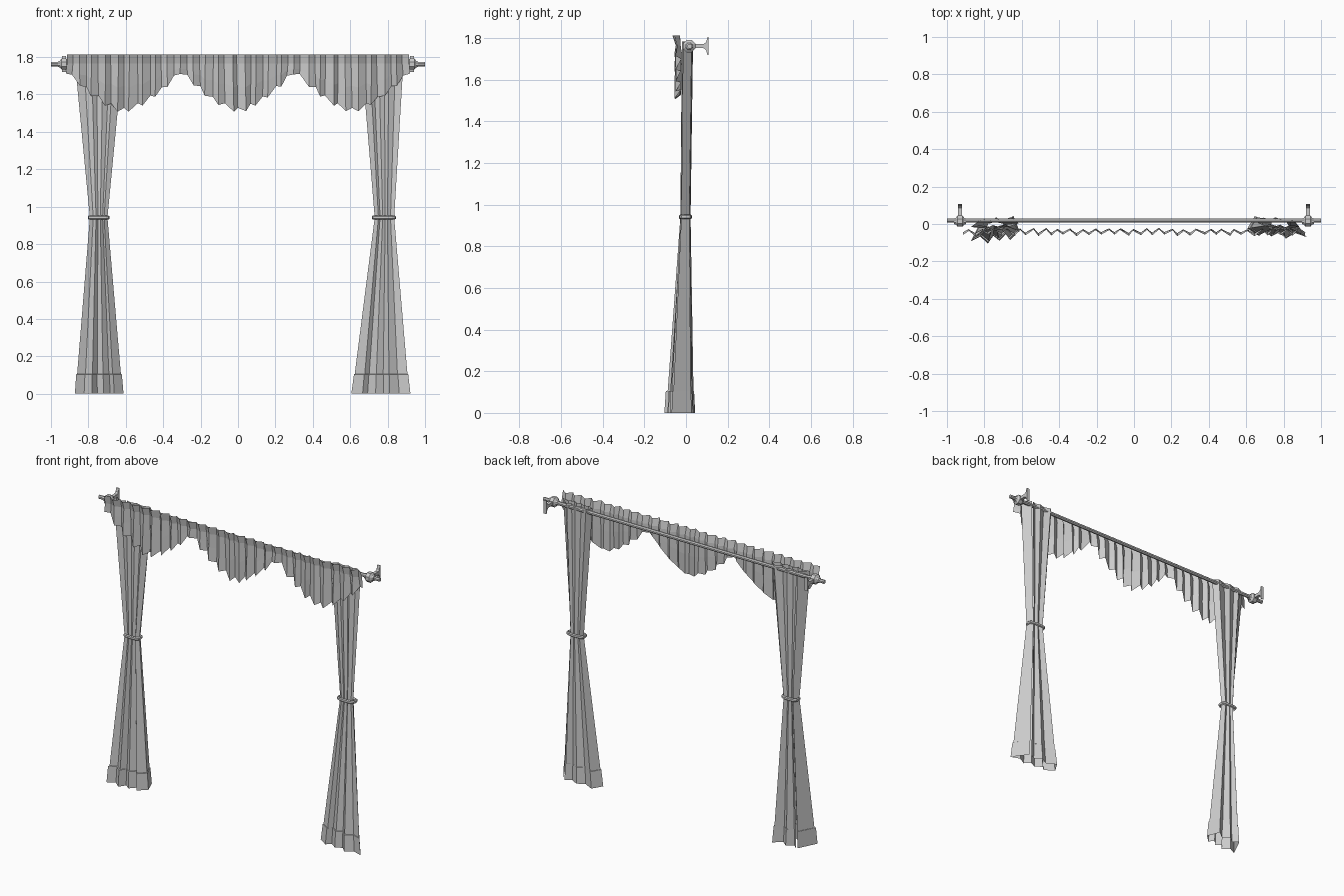
import bpy, bmesh, math, random
from mathutils import Matrix

if "Cube" in bpy.data.objects:
    bpy.data.objects.remove(bpy.data.objects["Cube"])

random.seed(4)
ROD_Y, ROD_Z = 0.018, 1.762


def new_object(name, bm):
    mesh = bpy.data.meshes.new(name)
    bm.to_mesh(mesh)
    bm.free()
    ob = bpy.data.objects.new(name, mesh)
    bpy.context.collection.objects.link(ob)
    return ob


def sheet(name, rows):
    """Skin a grid of points, row by row, with flat quads."""
    bm = bmesh.new()
    grid = [[bm.verts.new(p) for p in row] for row in rows]
    for a, b in zip(grid, grid[1:]):
        for i in range(len(a) - 1):
            bm.faces.new((a[i], b[i], b[i + 1], a[i + 1]))
    return new_object(name, bm)


def lathe(name, profile, sides, matrix):
    """Revolve (radius, height) points about z, then place."""
    bm = bmesh.new()
    rings = [[bm.verts.new((r * math.cos(2 * math.pi * (k + .5) / sides),
                            r * math.sin(2 * math.pi * (k + .5) / sides), h))
              for k in range(sides)] for r, h in profile]
    for a, b in zip(rings, rings[1:]):
        for k in range(sides):
            j = (k + 1) % sides
            bm.faces.new((a[k], a[j], b[j], b[k]))
    bm.faces.new(rings[0][::-1])
    bm.faces.new(rings[-1])
    bm.transform(matrix)
    return new_object(name, bm)


# Curtain rod
along_x = Matrix.Rotation(math.pi / 2, 4, 'Y')
lathe("curtain_rod", [(0.012, -1), (0.012, 1)], 8,
      Matrix.Translation((0, ROD_Y, ROD_Z)) @ along_x)

# Wall brackets: faceted knob on the rod and a flared arm to the wall
for side, sx in (("left", -1), ("right", 1)):
    lathe(side + "_bracket_knob",
          [(0.016, -0.033), (0.020, -0.022), (0.032, -0.013), (0.032, 0.013),
           (0.020, 0.022), (0.016, 0.033)], 8,
          Matrix.Translation((sx * 0.93, ROD_Y - 0.003, ROD_Z)) @ along_x)
    bm = bmesh.new()
    half = [(0.03, 0.010), (0.085, 0.010), (0.097, 0.020), (0.103, 0.043), (0.107, 0.043)]
    outline = half + [(y, -z) for y, z in reversed(half)]
    face = bm.faces.new([bm.verts.new((sx * 0.93 - 0.01, y, ROD_Z + z)) for y, z in outline])
    ext = bmesh.ops.extrude_face_region(bm, geom=[face])
    bmesh.ops.translate(bm, vec=(0.02, 0, 0),
                        verts=[v for v in ext["geom"] if isinstance(v, bmesh.types.BMVert)])
    bmesh.ops.recalc_face_normals(bm, faces=bm.faces)
    new_object(side + "_wall_bracket", bm)


# Pleated valance with three scallops
def scallop(x):
    t = abs(((x + 0.305) % 0.61) - 0.305) / 0.305
    return 1.515 + 0.21 * t ** 1.5


COLS = 54
rows = [[], [], [], []]
for i in range(COLS + 1):
    x = -0.915 + 1.83 * i / COLS
    if 0 < i < COLS:
        x += random.uniform(-0.007, 0.007)
    s = 1 if i % 2 else -1
    amp = s * random.uniform(0.008, 0.017)
    low = scallop(x) + s * 0.013
    lean = random.uniform(-0.006, 0.006)
    rows[0].append((x, -0.047 + amp * 1.1, 1.814))
    rows[1].append((x, -0.037 + amp * 0.7, 1.765))
    rows[2].append((x + lean * .5, -0.037 + amp, (1.765 + low) / 2))
    rows[3].append((x + lean, -0.038 + amp, low))
sheet("valance", rows)

# Folded curtain cross-section, in half-width and half-depth units
FOLDS = [(-0.55, 0.75), (-1.0, -0.85), (-0.62, -0.5), (-0.30, -1.0), (-0.08, -0.45),
         (0.18, -0.8), (0.45, -0.3), (0.62, -0.75), (1.0, -0.1), (0.75, 1.0),
         (0.35, 0.45), (0.05, 0.9), (-0.25, 0.45), (-0.5, 0.85)]


def curtain(side, flip, levels, tie):
    rows = [[(cx + flip * u * hx, cy + v * hy, z) for u, v in FOLDS]
            for z, cx, cy, hx, hy in levels]
    sheet(side + "_curtain", rows)
    # Tie-back band around the waist
    x, y, rx, ry = tie
    bm = bmesh.new()
    n = 12
    prof = [(0, -0.011), (0.006, -0.006), (0.006, 0.006), (0, 0.011), (-0.004, 0)]
    rings = []
    for k in range(n):
        a = 2 * math.pi * k / n
        c, s = math.cos(a), math.sin(a)
        c, s = [math.copysign(abs(q) ** 0.6, q) for q in (c, s)]
        rings.append([bm.verts.new((x + (rx + d) * c, y + (ry + d) * s, 0.942 + h))
                      for d, h in prof])
    for k in range(n):
        a, b = rings[k], rings[(k + 1) % n]
        for j in range(5):
            m = (j + 1) % 5
            bm.faces.new((a[j], b[j], b[m], a[m]))
    new_object(side + "_tieback", bm)


# Levels: height, centre x, centre y, half width, half depth (hem step at the bottom)
curtain("left", 1, [(1.785, -0.745, 0.006, 0.128, 0.026),
                    (0.942, -0.745, -0.003, 0.047, 0.024),
                    (0.105, -0.743, -0.026, 0.117, 0.062),
                    (0.104, -0.743, -0.029, 0.122, 0.068),
                    (0.0, -0.742, -0.030, 0.130, 0.074)],
        (-0.745, -0.003, 0.052, 0.025))
curtain("right", -1, [(1.785, 0.773, 0.008, 0.112, 0.026),
                      (0.942, 0.783, -0.002, 0.052, 0.024),
                      (0.105, 0.765, -0.016, 0.141, 0.052),
                      (0.104, 0.765, -0.018, 0.145, 0.056),
                      (0.0, 0.764, -0.018, 0.158, 0.060)],
        (0.780, -0.002, 0.058, 0.025))
